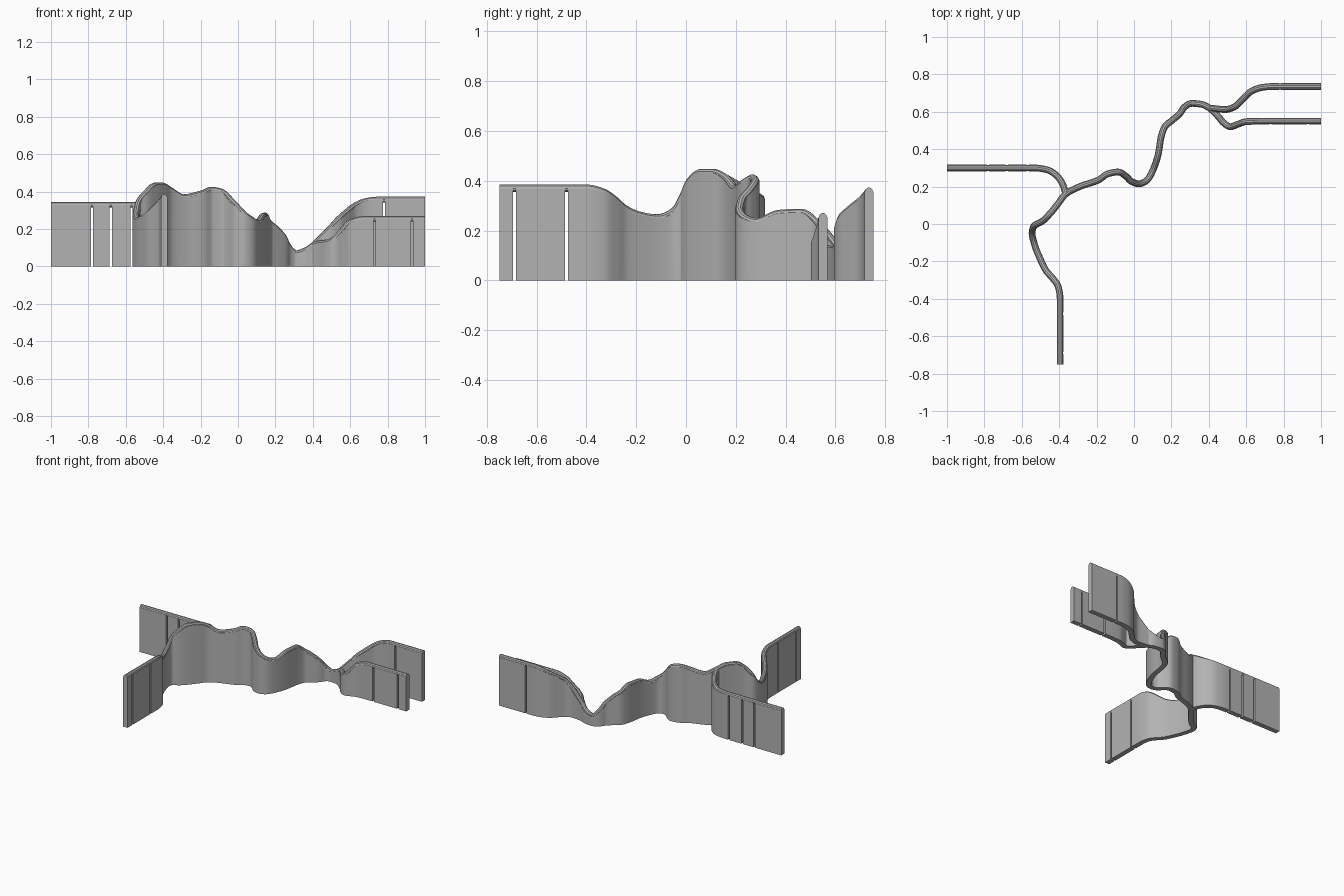
import bpy
import bmesh
from mathutils import Vector

cube = bpy.data.objects.get("Cube")
if cube:
    bpy.data.objects.remove(cube, do_unlink=True)

RAIL_RADIUS = 0.016
HALF_WALL = 0.018
HALF_SLIT = 0.006
STEPS = 6

grey = bpy.data.materials.new("plain grey")
grey.use_nodes = True
tone = (0.45, 0.45, 0.45, 1)
grey.diffuse_color = tone
grey.node_tree.nodes["Principled BSDF"].inputs["Base Color"].default_value = tone


def slope(before, after):
    """Monotone tangent: no overshoot, so straight runs stay straight."""
    return Vector([2 * a * b / (a + b) if a * b > 0 else 0 for a, b in zip(before, after)])


def smooth_path(points):
    """Sample a smooth path through the control points."""
    pts = [Vector(p) for p in points]
    gaps = [(b - a).length for a, b in zip(pts, pts[1:])]
    slopes = [(b - a) / g for a, b, g in zip(pts, pts[1:], gaps)]
    inner = [slope(a, b) for a, b in zip(slopes, slopes[1:])]
    tangents = [slopes[0]] + inner + [slopes[-1]]
    path = []
    for i, gap in enumerate(gaps):
        for step in range(STEPS):
            t = step / STEPS
            ease = t * t * (3 - 2 * t)
            path.append(pts[i].lerp(pts[i + 1], ease)
                        + tangents[i] * gap * t * (1 - t) ** 2
                        - tangents[i + 1] * gap * t * t * (1 - t))
    return path + [pts[-1]]


def finish(obj, name):
    """Name, colour and shade one part."""
    obj.name = name
    obj.data.materials.clear()
    obj.data.materials.append(grey)
    bpy.ops.object.select_all(action="DESELECT")
    obj.select_set(True)
    bpy.context.view_layer.objects.active = obj
    if obj.type == "CURVE":
        bpy.ops.object.convert(target="MESH")
    bpy.ops.object.shade_smooth_by_angle()


def make_rail(name, path):
    """Round rail swept along the path."""
    curve = bpy.data.curves.new(name, "CURVE")
    curve.dimensions = "3D"
    curve.bevel_depth = RAIL_RADIUS
    curve.bevel_resolution = 3
    curve.use_fill_caps = True
    spline = curve.splines.new("POLY")
    spline.points.add(len(path) - 1)
    for point, p in zip(spline.points, path):
        point.co = (*p, 1)
    obj = bpy.data.objects.new(name, curve)
    bpy.context.collection.objects.link(obj)
    finish(obj, name)


def add_panel(bm, run):
    """Upright slab from the ground up to the middle of the rail."""
    rings = []
    for i, p in enumerate(run):
        along = run[min(i + 1, len(run) - 1)] - run[max(i - 1, 0)]
        side = Vector((-along.y, along.x, 0)).normalized() * HALF_WALL
        low = Vector((p.x, p.y, 0))
        rings.append([bm.verts.new(c) for c in (low - side, low + side, p + side, p - side)])
    for a, b in zip(rings, rings[1:]):
        for k in range(4):
            n = (k + 1) % 4
            bm.faces.new((a[k], a[n], b[n], b[k]))
    bm.faces.new(rings[0])
    bm.faces.new(rings[-1])


def make_wall(name, path, slits):
    """Wall cut into panels by narrow slits, measured from the free end."""
    reach = [0]
    for a, b in zip(path, path[1:]):
        reach.append(reach[-1] + (b - a).length)

    def at(d):
        for i in range(len(path) - 1):
            if d <= reach[i + 1]:
                return path[i].lerp(path[i + 1], (d - reach[i]) / (reach[i + 1] - reach[i]))
        return path[-1]

    starts = [0] + [s + HALF_SLIT for s in slits]
    ends = [s - HALF_SLIT for s in slits] + [reach[-1]]
    bm = bmesh.new()
    for start, end in zip(starts, ends):
        middle = [p for p, d in zip(path, reach) if start + 0.001 < d < end - 0.001]
        add_panel(bm, [at(start)] + middle + [at(end)])
    bmesh.ops.recalc_face_normals(bm, faces=bm.faces)
    mesh = bpy.data.meshes.new(name)
    bm.to_mesh(mesh)
    bm.free()
    obj = bpy.data.objects.new(name, mesh)
    bpy.context.collection.objects.link(obj)
    finish(obj, name)


# Rail centre lines, each starting at its free end
front = [(-.395, -.75, .37), (-.395, -.4, .37), (-.405, -.335, .355), (-.435, -.29, .325),
         (-.47, -.25, .29), (-.5, -.19, .262), (-.53, -.115, .25), (-.545, -.05, .275),
         (-.535, -.012, .335), (-.49, .015, .395), (-.445, .06, .432), (-.405, .11, .432),
         (-.365, .16, .41)]
middle = [(-.29, .2, .37), (-.19, .235, .392), (-.14, .268, .41), (-.085, .278, .398),
          (-.043, .255, .36), (-.01, .225, .325), (.027, .215, .285), (.065, .23, .255),
          (.1, .285, .235), (.13, .375, .268), (.145, .465, .272), (.165, .52, .235),
          (.205, .555, .2), (.245, .59, .155), (.27, .625, .105), (.31, .645, .07),
          (.36, .64, .085), (.405, .62, .115)]
right = [(-1, .3, .329), (-.54, .3, .329), (-.465, .29, .335), (-.41, .255, .355),
         (-.378, .205, .385), (-.365, .16, .41)]
back = [(1, .735, .357), (.74, .735, .357), (.685, .73, .35), (.625, .708, .325),
        (.58, .665, .29), (.535, .625, .25), (.49, .612, .2), (.405, .62, .115)]
left = [(1, .55, .255), (.68, .55, .255), (.6, .547, .235), (.555, .533, .19),
        (.515, .52, .147), (.48, .54, .128), (.45, .575, .125), (.405, .62, .115)]

branches = {
    "main": (front + middle, [.06, .27]),
    "right": (right, [.22, .32, .43]),
    "back": (back, [.22]),
    "left": (left, [.07, .27]),
}
for label, (points, slits) in branches.items():
    path = smooth_path(points)
    make_rail(label + "_rail", path)
    make_wall(label + "_wall", path, slits)
